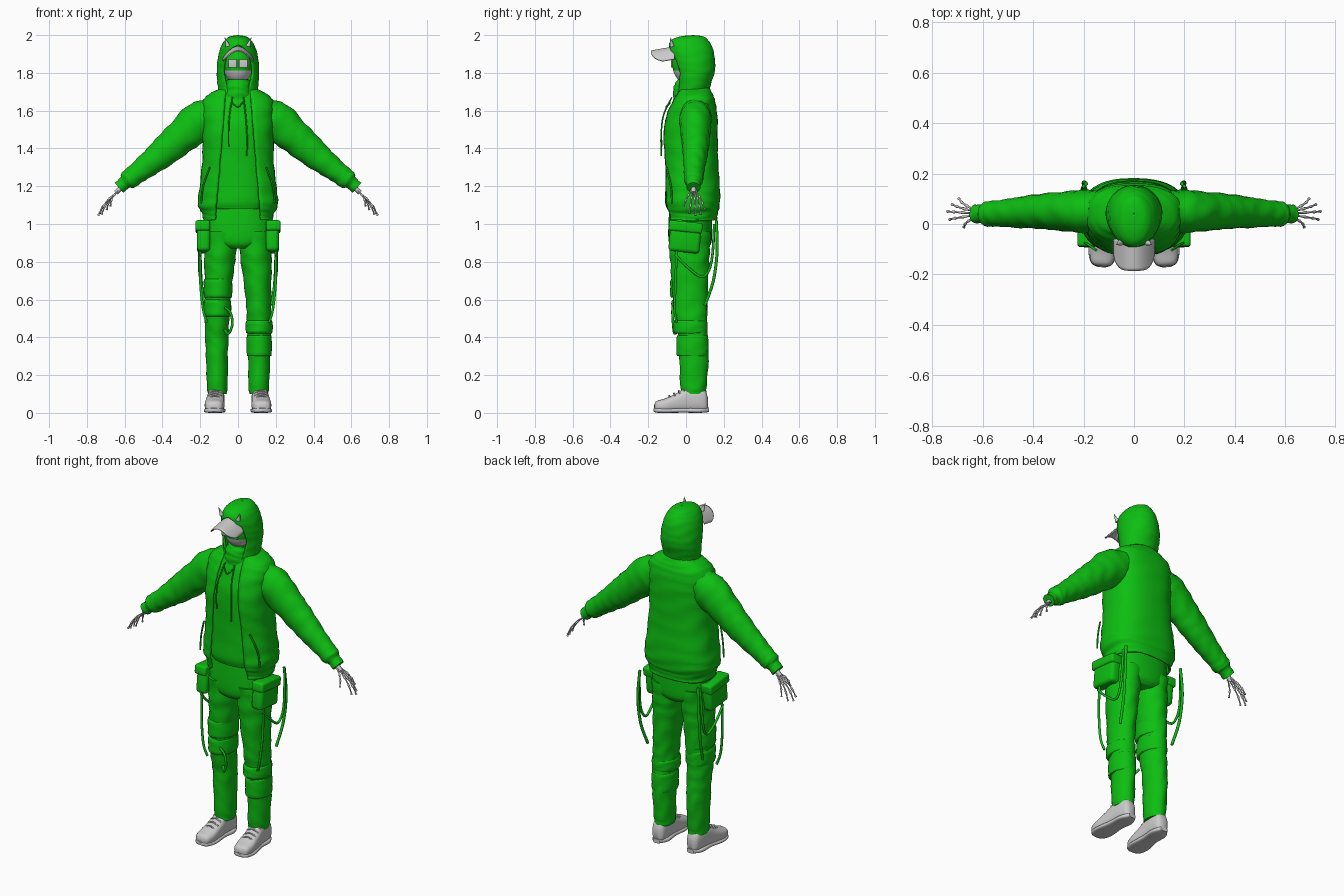
import bpy, bmesh, math
from mathutils import Vector, Matrix

if "Cube" in bpy.data.objects:
    bpy.data.objects.remove(bpy.data.objects["Cube"])


def material(name, rgb):
    m = bpy.data.materials.new(name)
    m.use_nodes = True
    m.diffuse_color = (*rgb, 1)
    m.node_tree.nodes["Principled BSDF"].inputs["Base Color"].default_value = (*rgb, 1)
    return m


GREEN = material("bright_green", (0.004, 0.52, 0.006))
GREY = material("light_grey", (0.6, 0.6, 0.6))
X, Y, Z = Vector((1, 0, 0)), Vector((0, 1, 0)), Vector((0, 0, 1))


def add(name, bm, mat, thick=0, sharp=50):
    me = bpy.data.meshes.new(name)
    bm.to_mesh(me)
    bm.free()
    me.materials.append(mat)
    me.shade_smooth()
    me.set_sharp_from_angle(angle=math.radians(sharp))
    ob = bpy.data.objects.new(name, me)
    bpy.context.collection.objects.link(ob)
    if thick:
        mod = ob.modifiers.new("thickness", "SOLIDIFY")
        mod.thickness, mod.offset = thick, -1
    return ob


def spline(rows, sub):
    """Smooth curve through rows of numbers."""
    rows = [Vector(r) for r in rows]
    out = []
    for i in range(len(rows) - 1):
        a, b, c, d = rows[max(i - 1, 0)], rows[i], rows[i + 1], rows[min(i + 2, len(rows) - 1)]
        for k in range(sub):
            t = k / sub
            out.append(b + (c - a) * (t / 2) + (a * 2 - b * 5 + c * 4 - d) * (t * t / 2)
                       + (b * 3 - a - c * 3 + d) * (t ** 3 / 2))
    return out + [rows[-1]]


def loft(name, rings, mat, u=X, v=Y, n=32, sub=5, gap=None, p=1.0, fold=0, freq=1.6, thick=0):
    """Skin rings of (x, y, z, radius along u, radius along v); gap opens the front."""
    bm = bmesh.new()
    loops = []
    for k, r in enumerate(spline(rings, sub)):
        c, ru, rv = Vector(r[:3]), max(r[3], 0.001), max(r[4], 0.001)
        d = math.asin(min(0.95, max(gap(c.z), 0) / ru) ** (1 / p)) if gap else 0
        row = []
        for j in range(n + 1 if gap else n):
            a = -math.pi / 2 + d + (2 * math.pi - 2 * d) * j / n
            ca, sa = math.cos(a), math.sin(a)
            w = 1 + fold * math.sin(freq * k + 2 * ca + 1.5 * math.sin(3 * a + 0.4 * k))
            row.append(bm.verts.new(c + u * (ru * w * math.copysign(abs(ca) ** p, ca))
                                    + v * (rv * w * math.copysign(abs(sa) ** p, sa))))
        loops.append(row)
    m = len(loops[0])
    for lo, hi in zip(loops, loops[1:]):
        for j in range(n):
            q = (j + 1) % m
            bm.faces.new((lo[j], lo[q], hi[q], hi[j]))
    if not gap:
        bm.faces.new(loops[0])
        bm.faces.new(loops[-1])
        bmesh.ops.recalc_face_normals(bm, faces=bm.faces)
    else:
        bmesh.ops.remove_doubles(bm, verts=bm.verts, dist=0.0005)
    return add(name, bm, mat, thick)


def tube(name, points, radius, mat, widths=None):
    cu = bpy.data.curves.new(name, "CURVE")
    cu.dimensions = "3D"
    cu.bevel_depth, cu.bevel_resolution, cu.use_fill_caps = radius, 2, True
    s = cu.splines.new("POLY")
    pts = spline(points, 4)
    s.points.add(len(pts) - 1)
    for i, q in enumerate(pts):
        s.points[i].co = (*q, 1)
        s.points[i].radius = widths[i % len(widths)] if widths else 1
    tmp = bpy.data.objects.new(name + "_path", cu)
    bm = bmesh.new()
    me = bpy.data.meshes.new_from_object(tmp)
    bm.from_mesh(me)
    bpy.data.objects.remove(tmp)
    return add(name, bm, mat)


def box(name, centre, size, mat, bevel=0.01, rot=0):
    bm = bmesh.new()
    bmesh.ops.create_cube(bm, size=1, matrix=Matrix.Translation(centre)
                          @ Matrix.Rotation(rot, 4, "X") @ Matrix.Diagonal((*size, 1)))
    bmesh.ops.bevel(bm, geom=bm.edges[:], offset=bevel, segments=3, affect="EDGES", profile=0.5)
    return add(name, bm, mat)


# Torso: inner shirt, hips and the open jacket
loft("shirt", [(0, .03, 1.08, .15, .13), (0, .03, 1.12, .168, .14), (0, .03, 1.3, .165, .138),
               (0, .025, 1.5, .165, .135), (0, .03, 1.62, .15, .11), (0, .035, 1.7, .09, .085),
               (0, .03, 1.76, .07, .075)], GREEN, p=.85, fold=.012)
loft("trouser_hips", [(0, .022, .87, .07, .09), (0, .022, .9, .15, .112), (0, .022, .97, .18, .116),
                      (0, .025, 1.12, .165, .112)], GREEN, p=.85)
loft("jacket", [(0, .03, 1.02, .185, .135), (0, .03, 1.055, .19, .138), (0, .03, 1.1, .212, .148),
                (0, .03, 1.18, .206, .15), (0, .025, 1.32, .19, .146), (0, .02, 1.46, .188, .148),
                (0, .028, 1.57, .19, .138), (0, .04, 1.65, .186, .115), (0, .045, 1.69, .15, .095),
                (0, .045, 1.72, .09, .08)],
     GREEN, n=48, p=.8, fold=.012, thick=.012, gap=lambda z: .065 + (1.7 - z) * .085)

# Hood: front opening arches closed at the forehead
loft("hood", [(0, .035, 1.64, .125, .10), (0, .035, 1.7, .105, .09), (0, .04, 1.75, .11, .095),
              (0, .043, 1.81, .112, .11), (0, .035, 1.87, .108, .118), (0, .024, 1.93, .094, .118),
              (0, .02, 1.97, .072, .1), (0, .03, 1.992, .045, .065), (0, .04, 2.0, .002, .002)],
     GREEN, n=48, fold=.008, thick=.012,
     gap=lambda z: .08 * math.sqrt(max(0, 1 - ((z - 1.8) / .145) ** 2)) if z > 1.8 else .08 - (1.8 - z) * .25)
loft("neck_scarf", [(0, .02, 1.64, .09, .09), (0, .012, 1.69, .078, .08), (0, .01, 1.73, .07, .074),
                    (0, .015, 1.765, .06, .06)], GREEN, fold=.03)

# Head: covered face with a pale lower jaw, square lenses and a cap brim
bm = bmesh.new()
bmesh.ops.create_uvsphere(bm, u_segments=40, v_segments=28, radius=1,
                          matrix=Matrix.Translation((0, .012, 1.85)) @ Matrix.Diagonal((.08, .085, .11, 1)))
head = add("head", bm, GREEN)
head.data.materials.append(GREY)
for f in head.data.polygons:
    f.material_index = int(f.center.z < 1.812 and f.center.y < .01)
for s in (-1, 1):
    side = "left" if s > 0 else "right"
    box(side + "_lens", (s * .029, -.076, 1.85), (.046, .008, .044), GREY, .002)
    bm = bmesh.new()
    bmesh.ops.create_cone(bm, cap_ends=True, segments=16, radius1=.012, radius2=.001, depth=.05,
                          matrix=Matrix.Translation((s * .062, -.078, 1.965))
                          @ Matrix.Rotation(s * .35, 4, "Y") @ Matrix.Rotation(.15, 4, "X"))
    add(side + "_horn", bm, GREY)

bm = bmesh.new()
bmesh.ops.create_grid(bm, x_segments=20, y_segments=10, size=1)
for w in bm.verts:
    x, t = w.co.x * .078, (w.co.y + 1) / 2
    y = -.06 - t * .125 * math.sqrt(1 - .75 * w.co.x ** 4)
    w.co = (x, y, 1.935 - 10.5 * x * x + (y + .06) * .18)
bmesh.ops.recalc_face_normals(bm, faces=bm.faces)
add("cap_brim", bm, GREY, .006)

# Drawstrings and jacket pocket seams
tube("right_drawstring", [(-.03, -.075, 1.67), (-.045, -.118, 1.58), (-.05, -.13, 1.5), (-.05, -.128, 1.41)], .004, GREEN)
tube("left_drawstring", [(.03, -.075, 1.67), (.04, -.118, 1.58), (.048, -.132, 1.47), (.047, -.13, 1.36)], .004, GREEN)
tube("collar_bow", [(-.03, -.085, 1.64), (0, -.105, 1.62), (.025, -.085, 1.645)], .004, GREEN)


def leg(s):
    side = "left_" if s > 0 else "right_"
    # Trouser leg with gathered cloth
    loft(side + "trouser_leg",
         [(s * .11, .04, .10, .05, .066), (s * .11, .04, .15, .055, .07), (s * .112, .042, .3, .058, .078),
          (s * .112, .038, .4, .062, .077), (s * .112, .026, .5, .065, .086), (s * .108, .022, .6, .067, .092),
          (s * .1, .02, .75, .078, .1), (s * .094, .02, .85, .085, .106), (s * .09, .022, .96, .09, .112)],
         GREEN, fold=.028, freq=1.5)
    # Cargo pocket with flap
    box(side + "cargo_pocket", (s * .182, -.005, .925), (.07, .165, .15), GREEN, .02, -.1)
    box(side + "pocket_flap", (s * .187, -.002, .985), (.076, .178, .055), GREEN, .012, -.1)
    # Hanging straps
    tube(side + "long_strap", [(s * .19, .16, 1.02), (s * .2, .165, .86), (s * .195, .145, .7),
                               (s * .18, .1, .57)], .008, GREEN)
    tube(side + "looped_strap", [(s * .2, -.06, .84), (s * .205, .01, .77), (s * .2, .09, .72),
                                 (s * .205, .135, .8), (s * .2, .15, 1.0)], .007, GREEN)
    tube(side + "front_strap", [(s * .2, -.05, .86), (s * .2, -.055, .7), (s * .185, -.06, .55),
                                (s * .165, -.05, .48)], .007, GREEN)
    # Shoe, sole and laces
    turn = Matrix.Translation((s * .118, 0, 0)) @ Matrix.Rotation(s * .06, 4, "Z")
    parts = [loft(side + "shoe", [(0, -.168, .03, .018, .015), (0, -.155, .035, .042, .028), (0, -.11, .04, .052, .037),
                                  (0, -.05, .054, .049, .05), (0, 0, .068, .045, .064), (0, .06, .07, .043, .066),
                                  (0, .1, .062, .036, .058), (0, .115, .05, .02, .035)], GREY, u=X, v=Z, p=.75),
             loft(side + "sole", [(0, -.172, .016, .015, .008), (0, -.155, .014, .044, .013), (0, -.1, .012, .057, .012),
                                  (0, -.01, .014, .046, .013), (0, .07, .013, .048, .013), (0, .12, .016, .022, .012)],
                  GREY, u=X, v=Z, p=.6)]
    for i in range(4):
        y, z = -.085 + i * .025, .088 + i * .013
        parts.append(tube(side + "lace", [(-.035, y, z - .012), (0, y - .004, z + .004), (.035, y, z - .012)], .004, GREY))
    for part in parts:
        part.data.transform(turn)


def arm(s):
    side = "left_" if s > 0 else "right_"
    across = Vector((s * .65, 0, .76))
    rows = [(.12, .05, 1.59, .092, .08), (.2, .05, 1.545, .106, .085), (.3, .05, 1.462, .09, .076),
            (.385, .05, 1.388, .08, .068), (.465, .045, 1.322, .066, .06), (.54, .042, 1.265, .055, .052),
            (.582, .04, 1.232, .052, .05), (.6, .04, 1.218, .036, .038), (.63, .04, 1.192, .035, .037)]
    loft(side + "sleeve", [(s * r[0], *r[1:]) for r in rows], GREEN, u=across, fold=.03, freq=1.7)
    # Bony hand
    tube(side + "wrist_bones", [(s * .6, .04, 1.215), (s * .645, .04, 1.165)], .013, GREY)
    tips = [(.695, .1, 1.075), (.722, .078, 1.05), (.74, .05, 1.045), (.732, .018, 1.055), (.675, -.012, 1.095)]
    for i, tip in enumerate(tips):
        a, b = Vector((.632, .04 + (tip[1] - .04) * .25, 1.175)), Vector(tip)
        bend = Vector((.008, 0, .008))
        path = [a, a.lerp(b, .38) + bend, a.lerp(b, .7) + bend, b]
        tube(f"{side}finger_{i + 1}", [(s * q.x, q.y, q.z) for q in path], .0045, GREY, (1.4, .9, .75, .9))


for s in (-1, 1):
    leg(s)
    arm(s)
    tube("jacket_pocket_seam", [(s * .15, -.104, 1.3), (s * .185, -.08, 1.2), (s * .195, -.075, 1.11)], .005, GREEN)

# Knee and shin wraps differ between the legs
for name, x, y, low, high, rx, ry in (("right_knee_pad", -.106, .015, .61, .71, .075, .098),
                                      ("right_knee_band", -.109, .018, .51, .6, .072, .095),
                                      ("left_knee_band", .112, .024, .42, .49, .071, .089),
                                      ("left_shin_pad", .112, .034, .3, .41, .066, .084)):
    loft(name, [(x, y, low, rx * .9, ry * .9), (x, y, low + .012, rx, ry), (x, y, high - .012, rx, ry),
                (x, y, high, rx * .9, ry * .9)], GREEN, fold=.012)
tube("knee_loop", [(-.07, -.07, .56), (-.04, -.07, .53), (-.03, -.068, .47), (-.05, -.06, .42), (-.07, -.04, .44)], .007, GREEN)
